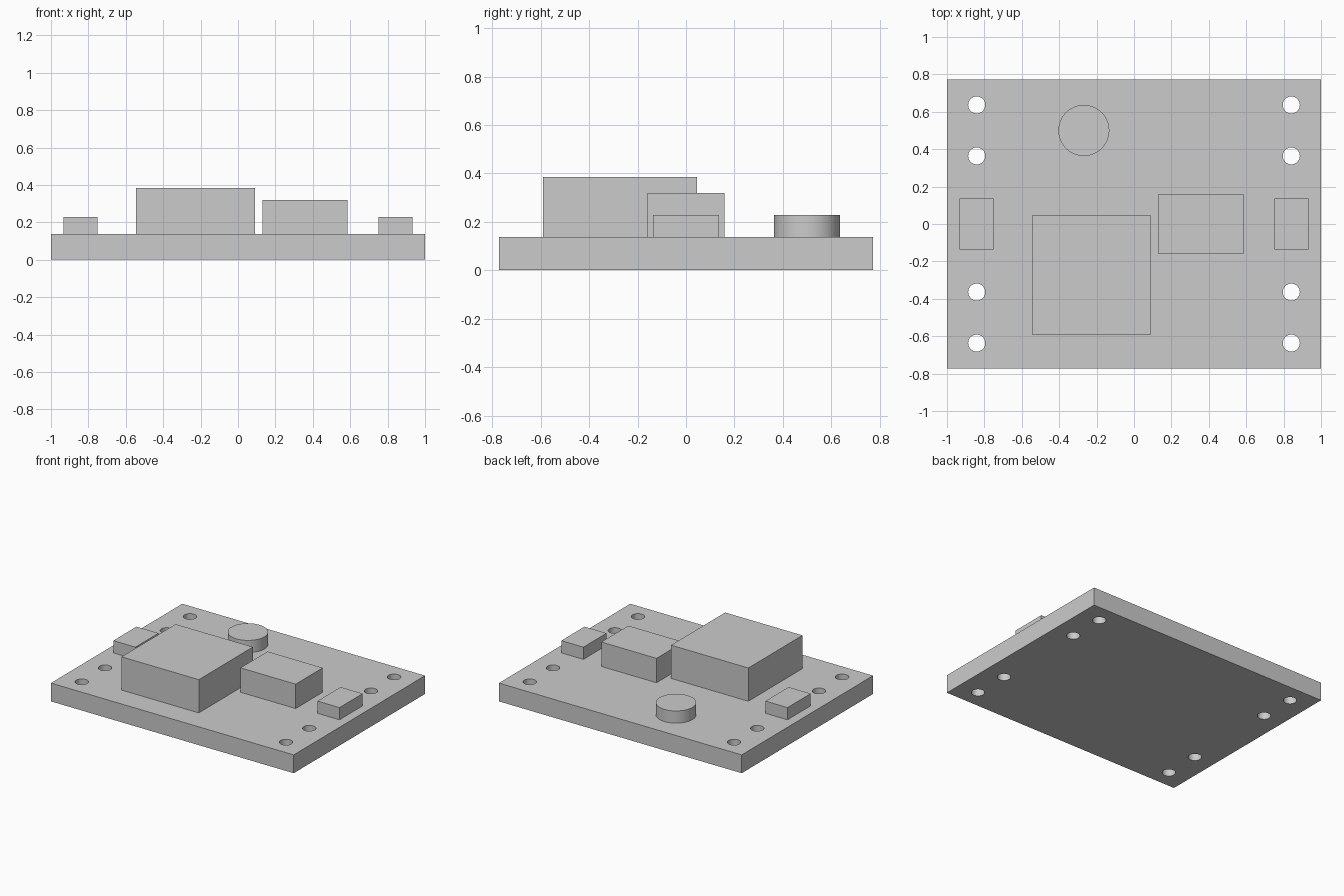
import bpy
import bmesh
from mathutils import Matrix, Vector

default = bpy.data.objects.get("Cube")
if default:
    bpy.data.objects.remove(default, do_unlink=True)

U = 1 / 22          # layout pitch: the board is 44 x 34 x 3 pitches
BOARD_TOP = 3 * U

grey = bpy.data.materials.new("plain_grey")
grey.use_nodes = True
colour = (0.6, 0.6, 0.6, 1)
grey.diffuse_color = colour
grey.node_tree.nodes["Principled BSDF"].inputs["Base Color"].default_value = colour


def finish(name, bm):
    mesh = bpy.data.meshes.new(name)
    bm.to_mesh(mesh)
    bm.free()
    mesh.materials.append(grey)
    obj = bpy.data.objects.new(name, mesh)
    bpy.context.collection.objects.link(obj)
    return obj


def box(name, x, y, width, depth, z0, z1):
    bm = bmesh.new()
    place = Matrix.Translation((x, y, (z0 + z1) / 2))
    size = Matrix.Diagonal((width, depth, z1 - z0, 1))
    bmesh.ops.create_cube(bm, size=1, matrix=place @ size)
    return finish(name, bm)


def add_cylinder(bm, x, y, radius, z0, z1):
    bmesh.ops.create_cone(bm, cap_ends=True, segments=48, radius1=radius,
                          radius2=radius, depth=z1 - z0,
                          matrix=Matrix.Translation((x, y, (z0 + z1) / 2)))


def smooth(obj):
    bpy.ops.object.select_all(action="DESELECT")
    obj.select_set(True)
    bpy.context.view_layer.objects.active = obj
    bpy.ops.object.shade_smooth_by_angle()


# Base board with four mounting holes along each short side
board = box("board", 0, 0, 44 * U, 34 * U, 0, BOARD_TOP)
bm = bmesh.new()
for x in (-18.5, 18.5):
    for y in (-14, -8, 8, 14):
        add_cylinder(bm, x * U, y * U, U, -U, BOARD_TOP + U)
cutter = finish("hole_cutter", bm)
cutter.hide_render = True

holes = board.modifiers.new("holes", "BOOLEAN")
holes.operation = "DIFFERENCE"
holes.solver = "EXACT"
holes.object = cutter
bpy.context.view_layer.objects.active = board
bpy.ops.object.modifier_apply(modifier=holes.name)
bpy.data.objects.remove(cutter, do_unlink=True)
smooth(board)

# Rectangular components standing on the board
box("large_block", -5 * U, -6 * U, 14 * U, 14 * U, BOARD_TOP, 8.45 * U)
box("medium_block", 7.9 * U, 0, 10 * U, 7 * U, BOARD_TOP, 7 * U)
for side, x in (("left", 18.5), ("right", -18.5)):
    box(side + "_small_block", x * U, 0, 4 * U, 6 * U, BOARD_TOP, 5 * U)

# Round component near the back edge
bm = bmesh.new()
add_cylinder(bm, -5.9 * U, 11 * U, 3 * U, BOARD_TOP, 5 * U)
smooth(finish("round_component", bm))
